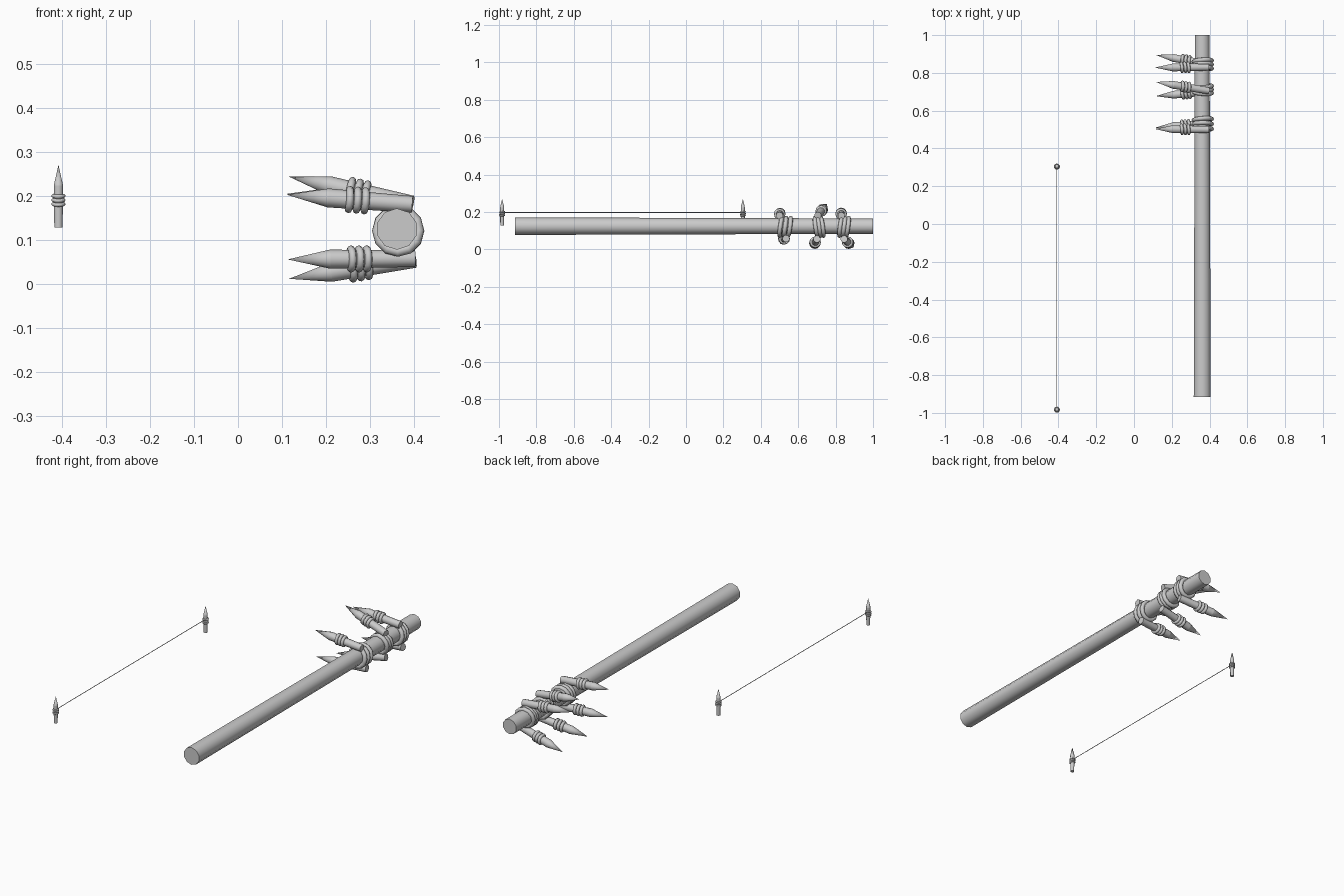
import bpy
from math import radians
from mathutils import Vector, Matrix, Euler

if "Cube" in bpy.data.objects:
    bpy.data.objects.remove(bpy.data.objects["Cube"])


def finish(name):
    ob = bpy.context.object
    ob.name = name
    bpy.ops.object.shade_smooth_by_angle(angle=radians(50))
    return ob


def rod(name, a, b, r1, r2, sides):
    a, b = Vector(a), Vector(b)
    bpy.ops.mesh.primitive_cone_add(vertices=sides, radius1=r1, radius2=r2, depth=(b - a).length)
    ob = finish(name)
    ob.matrix_world = Matrix.Translation((a + b) / 2) @ (b - a).to_track_quat('Z', 'Y').to_matrix().to_4x4()
    return ob


def ring(name, centre, axis, major, minor, tilt=(0, 0), seg=12):
    bpy.ops.mesh.primitive_torus_add(major_radius=major, minor_radius=minor,
                                     major_segments=seg, minor_segments=8)
    ob = finish(name)
    q = Vector(axis).to_track_quat('Z', 'Y').to_matrix().to_4x4()
    e = Euler((radians(tilt[0]), 0, radians(tilt[1]))).to_matrix().to_4x4()
    ob.matrix_world = Matrix.Translation(centre) @ e @ q
    return ob


# spike: round shaft, pointed head and three binding loops
def spike(name, base, tip, s=1.0, tilt=(0, 0)):
    base, tip = Vector(base), Vector(tip)
    d = tip - base
    neck = base + d * 0.67
    axis = d.normalized()
    rod(name + "_shaft", base, neck, 0.019 * s, 0.0215 * s, 10)
    rod(name + "_head", neck, tip, 0.0215 * s, 0, 10)
    for i in (-1, 0, 1):
        ring(f"{name}_binding", base + d * 0.44 + axis * i * 0.018 * s, axis,
             0.0225 * s, 0.0085 * s, tilt)


# main pole, slightly tapered
rod("pole", (0.361, -0.915, 0.124), (0.361, 1.0, 0.124), 0.047, 0.041, 10)

# spikes above and below the pole
spikes = [
    ((0.396, 0.50, 0.18), (0.111, 0.503, 0.202)),
    ((0.402, 0.535, 0.057), (0.113, 0.51, 0.055)),
    ((0.396, 0.705, 0.181), (0.116, 0.752, 0.243)),
    ((0.402, 0.70, 0.055), (0.116, 0.677, 0.011)),
    ((0.396, 0.83, 0.18), (0.111, 0.828, 0.204)),
    ((0.402, 0.845, 0.055), (0.116, 0.895, 0.011)),
]
for i, (b, t) in enumerate(spikes):
    spike(f"spike_{i}", b, t, 1.0, (0, 6))

# lashings around the pole at each spike pair
for y, step, tilt in ((0.53, 0.023, -8), (0.712, 0.016, 8), (0.845, 0.018, -8)):
    for i in (-1, 0, 1):
        ring("pole_lashing", (0.364, y + i * step, 0.12), (0, 1, 0), 0.048, 0.0115, (tilt, i * 4))

# small upright spikes joined by a trip line
for y in (-0.983, 0.304):
    spike("stake", (-0.408, y, 0.127), (-0.408, y, 0.27), 0.52, (8, 0))
rod("trip_line", (-0.408, -0.983, 0.197), (-0.408, 0.304, 0.197), 0.0018, 0.0018, 6)
